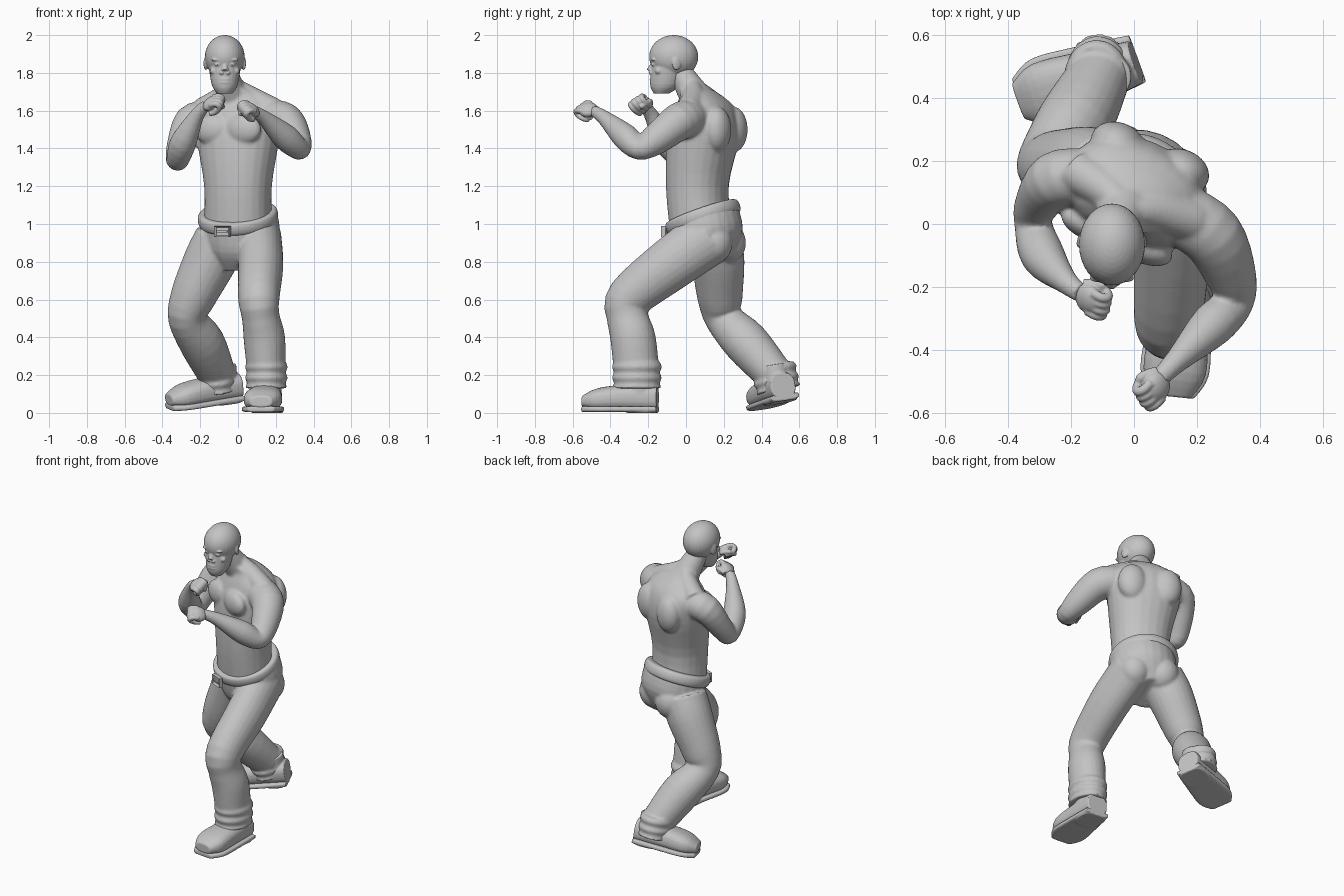
import bpy
import bmesh
import math
from mathutils import Matrix, Vector

old_cube = bpy.data.objects.get("Cube")
if old_cube:
    bpy.data.objects.remove(old_cube, do_unlink=True)

grey = bpy.data.materials.new("plain_grey")
grey.use_nodes = True
grey.diffuse_color = (0.55, 0.55, 0.55, 1)
grey.node_tree.nodes["Principled BSDF"].inputs["Base Color"].default_value = grey.diffuse_color

RIGHTWARD = Vector((1, 0, 0))
BACKWARD = Vector((0, 1, 0))
UPWARD = Vector((0, 0, 1))
BODY_TURN = Matrix.Rotation(math.radians(-23), 3, "Z")
BODY_SIDE = BODY_TURN @ RIGHTWARD
BODY_FRONT = BODY_TURN @ -BACKWARD
WAIST_AXIS = Vector((-0.1, -0.35, 1)).normalized()
BOTH_SIDES = (-1, 1)


def body_at(across, ahead, height):
    """Point given in the turned frame of the trunk."""
    return Vector((0, 0.09, height)) + BODY_SIDE * across + BODY_FRONT * ahead


def spline(rings, steps=4):
    """Smooth curve through all the rings, radii included."""
    rings = [Vector(ring) for ring in rings]
    padded = [rings[0]] + rings + [rings[-1]]
    result = []
    for before, start, end, after in zip(padded, padded[1:], padded[2:], padded[3:]):
        for step in range(steps):
            t = step / steps
            leave = (end - before) / 2
            arrive = (after - start) / 2
            bend = (end - start) * 3 - leave * 2 - arrive
            twist = (start - end) * 2 + leave + arrive
            result.append(start + leave * t + bend * t ** 2 + twist * t ** 3)
    return result + [rings[-1]]


def loft(bm, rings, side, axis=None, power=2, count=24):
    """Closed tube through rings (x, y, z, half width, optional half depth)."""
    rings = spline(rings)
    centres = [Vector(ring[:3]) for ring in rings]
    last = len(rings) - 1
    loops = []
    for i, ring in enumerate(rings):
        along = axis or (centres[min(i + 1, last)] - centres[max(i - 1, 0)]).normalized()
        across = (side - along * side.dot(along)).normalized()
        depth = along.cross(across)
        loop = []
        for k in range(count):
            angle = math.tau * k / count
            c, s = math.cos(angle), math.sin(angle)
            u = math.copysign(abs(c) ** (2 / power), c) * ring[3]
            v = math.copysign(abs(s) ** (2 / power), s) * ring[-1]
            loop.append(bm.verts.new(centres[i] + across * u + depth * v))
        loops.append(loop)
    for low, high in zip(loops, loops[1:]):
        for k in range(count):
            following = (k + 1) % count
            bm.faces.new((low[k], low[following], high[following], high[k]))
    bm.faces.new(loops[0])
    bm.faces.new(loops[-1])


def blob(bm, centre, radii, turn=Matrix.Identity(3)):
    """Ellipsoid with an optional orientation."""
    matrix = Matrix.Translation(centre) @ turn.to_4x4() @ Matrix.Diagonal((*radii, 1))
    bmesh.ops.create_uvsphere(bm, u_segments=32, v_segments=20, radius=1, matrix=matrix)


def finish(name, bm, voxel=None, softening=3):
    """Turn the bmesh into an object, optionally melting its volumes together."""
    bmesh.ops.recalc_face_normals(bm, faces=bm.faces[:])
    mesh = bpy.data.meshes.new(name)
    bm.to_mesh(mesh)
    bm.free()
    mesh.materials.append(grey)
    obj = bpy.data.objects.new(name, mesh)
    bpy.context.collection.objects.link(obj)
    if voxel:
        melt = obj.modifiers.new("melt", "REMESH")
        melt.mode = "VOXEL"
        melt.voxel_size = voxel
        melt.use_smooth_shade = True
        obj.modifiers.new("soften", "SMOOTH").iterations = softening
    return obj


# Bare torso with neck and muscles
bm = bmesh.new()
loft(bm, [(0, 0.08, 0.97, 0.18, 0.16), (0, 0.06, 1.2, 0.18, 0.16), (0, 0.09, 1.45, 0.22, 0.18),
          (0, 0.1, 1.6, 0.22, 0.15), (0, 0.08, 1.68, 0.14, 0.1), (-0.03, 0.04, 1.72, 0.08, 0.08)],
     BODY_SIDE, UPWARD, 2.2)
loft(bm, [(-0.02, 0.07, 1.64, 0.09), (-0.07, -0.04, 1.82, 0.06)], RIGHTWARD)
for sign in BOTH_SIDES:
    blob(bm, body_at(sign * 0.09, 0.14, 1.5), (0.1, 0.05, 0.08), BODY_TURN)
    blob(bm, body_at(sign * 0.11, -0.13, 1.5), (0.09, 0.07, 0.12), BODY_TURN)
    loft(bm, [(*body_at(0, 0.06, 1.74), 0.04), (*body_at(sign * 0.08, 0.02, 1.67), 0.06),
              (*body_at(sign * 0.2, 0, 1.6), 0.07)], BACKWARD)

# Raised arms, melted into the torso
loft(bm, [(0.15, 0.03, 1.56, 0.1), (0.25, -0.04, 1.54, 0.1), (0.31, -0.17, 1.44, 0.08),
          (0.32, -0.25, 1.4, 0.06), (0.25, -0.32, 1.46, 0.07), (0.14, -0.43, 1.56, 0.04),
          (0.08, -0.49, 1.6, 0.03)], RIGHTWARD + UPWARD)
loft(bm, [(-0.16, 0.15, 1.56, 0.09), (-0.25, 0.14, 1.54, 0.09), (-0.31, 0.06, 1.4, 0.07),
          (-0.32, 0, 1.34, 0.06), (-0.29, -0.1, 1.43, 0.07), (-0.22, -0.18, 1.57, 0.04),
          (-0.17, -0.22, 1.63, 0.03)], RIGHTWARD - UPWARD / 2)
finish("bare_torso_and_arms", bm, 0.009, 5)

# Head: skull, jaw and face, built on its own middle plane
bm = bmesh.new()
blob(bm, (0, -0.065, 1.885), (0.105, 0.13, 0.115))
loft(bm, [(0, -0.13, 1.69, 0.04, 0.04), (0, -0.11, 1.74, 0.07, 0.08), (0, -0.09, 1.87, 0.09, 0.09)],
     RIGHTWARD, UPWARD)
loft(bm, [(0, -0.17, 1.86, 0.01), (0, -0.19, 1.81, 0.02)], RIGHTWARD)
for height in (1.75, 1.766):
    blob(bm, (0, -0.18, height), (0.03, 0.013, 0.008))
for sign in BOTH_SIDES:
    blob(bm, (sign * 0.037, -0.172, 1.87), (0.035, 0.014, 0.009))
    blob(bm, (sign * 0.037, -0.173, 1.844), (0.017, 0.012, 0.008))
    blob(bm, (sign * 0.017, -0.185, 1.8), (0.012, 0.013, 0.01))
    blob(bm, (sign * 0.055, -0.145, 1.81), (0.025, 0.02, 0.02))
    blob(bm, (sign * 0.1, -0.05, 1.85), (0.01, 0.025, 0.036), Matrix.Rotation(sign / 3, 3, "Z"))
finish("head", bm, 0.0045, 2).location.x = -0.07


def fist(name, wrist, forward, palm, thumb_sign):
    """Clenched hand with four curled fingers and a folded thumb."""
    bm = bmesh.new()
    ahead = Vector(forward).normalized()
    inward = Vector(palm)
    inward = (inward - ahead * inward.dot(ahead)).normalized()
    across = ahead.cross(inward) * thumb_sign

    def at(sideways, reach, depth):
        return Vector(wrist) + across * sideways + ahead * reach + inward * depth

    def digit(points):
        loft(bm, [(*point, 0.015) for point in points], across + ahead / 9)

    blob(bm, at(0, 0.05, 0), (0.05, 0.05, 0.03), Matrix((across, ahead, inward)).transposed())
    for finger in range(4):
        curl = [math.pi * step / 4 for step in range(6)]
        length = 0.05 - abs(finger - 1) * 0.004
        digit([at((finger - 1.5) * 0.024, 0.06 + length * math.sin(angle),
                  0.015 - 0.025 * math.cos(angle)) for angle in curl])
    digit([at(0.03, 0.01, 0.01), at(0.05, 0.06, 0.03), at(0, 0.09, 0.05)])
    finish(name, bm, 0.004, 2)


fist("left_fist", (0.1, -0.48, 1.59), (-0.09, -0.12, 0.05), (-0.5, 0.3, -0.8), -1)
fist("right_fist", (-0.18, -0.21, 1.62), (0.12, -0.09, 0.06), (0.3, 0.5, -0.8), 1)


def cuff(bm, top, bottom, radius, folds=6):
    """Rumpled trouser end whose rings swell and shrink in turn."""
    rings = []
    for fold in range(folds):
        centre = Vector(top).lerp(Vector(bottom), fold / (folds - 1))
        swell = radius + (0.008 if fold % 2 else -0.004)
        rings.append((*centre, swell * 0.85, swell))
    loft(bm, rings, RIGHTWARD)


# Trousers: hips, lead leg bent forward, trailing leg bent back
bm = bmesh.new()
loft(bm, [(0.01, 0.09, 1.05, 0.2, 0.19), (0.02, 0.12, 0.91, 0.2, 0.19), (0, 0.14, 0.79, 0.11, 0.12)],
     BODY_SIDE, WAIST_AXIS)
loft(bm, [(0.11, 0.12, 0.93, 0.12, 0.15), (0.12, -0.09, 0.78, 0.12, 0.14),
          (0.11, -0.3, 0.61, 0.11, 0.12), (0.12, -0.31, 0.51, 0.1, 0.11),
          (0.14, -0.28, 0.39, 0.11, 0.12), (0.15, -0.26, 0.2, 0.1, 0.12)], RIGHTWARD)
cuff(bm, (0.15, -0.26, 0.27), (0.15, -0.26, 0.13), 0.125)
loft(bm, [(-0.09, 0.15, 0.92, 0.14), (-0.15, 0.17, 0.8, 0.14), (-0.24, 0.18, 0.61, 0.12),
          (-0.27, 0.2, 0.5, 0.1), (-0.19, 0.32, 0.37, 0.12), (-0.11, 0.47, 0.2, 0.1)],
     RIGHTWARD - BACKWARD - UPWARD / 2)
cuff(bm, (-0.12, 0.46, 0.25), (-0.11, 0.49, 0.12), 0.115)
for sign in BOTH_SIDES:
    blob(bm, body_at(sign * 0.09, -0.1, 0.9), (0.1, 0.1, 0.11), BODY_TURN)
finish("trousers", bm, 0.009, 4)

# Tilted belt with a rounded edge
waist = body_at(0, 0, 1.035)
bm = bmesh.new()
rounding = [math.pi * step / 4 for step in range(5)]
loft(bm, [(*(waist - WAIST_AXIS * 0.035 * math.cos(angle)), 0.2 + 0.015 * math.sin(angle),
           0.19 + 0.015 * math.sin(angle)) for angle in rounding], BODY_SIDE, WAIST_AXIS, 2, 48)
finish("belt", bm, 0.006, 1)

# Belt buckle: a plate with a sunken middle and a prong
bm = bmesh.new()
bmesh.ops.create_cube(bm, size=1, matrix=Matrix.Diagonal((0.085, 0.025, 0.06, 1)))
plate = min(bm.faces, key=lambda face: face.calc_center_median().y)
bmesh.ops.inset_region(bm, faces=[plate], thickness=0.012)
bmesh.ops.translate(bm, verts=plate.verts[:], vec=BACKWARD * 0.012)
prong = Matrix.Translation(BACKWARD * -0.008) @ Matrix.Diagonal((0.06, 0.01, 0.01, 1))
bmesh.ops.create_cube(bm, size=1, matrix=prong)
placing = Matrix.Translation(body_at(0, 0.21, 0.96)) @ BODY_TURN.to_4x4()
bmesh.ops.transform(bm, matrix=placing, verts=bm.verts[:])
finish("belt_buckle", bm)


def boot(side_name, location, degrees):
    """Chunky boot pointing to -y before it is turned, with the origin under the ankle."""
    upper, sole = bmesh.new(), bmesh.new()
    outline = [(0, -0.28, 0.06, 0.06, 0.03), (0, -0.2, 0.07, 0.1, 0.06),
               (0, -0.05, 0.08, 0.09, 0.07), (0, 0.12, 0.08, 0.07, 0.07)]
    loft(upper, outline, RIGHTWARD, BACKWARD, 2.5)
    loft(upper, [(0, 0.02, 0.06, 0.08, 0.09), (0, 0.02, 0.2, 0.08, 0.09)], RIGHTWARD)
    loft(sole, [(0, y, 0.02, width + 0.01, 0.016) for _, y, _, width, _ in outline],
         RIGHTWARD, BACKWARD, 5)
    loft(sole, [(0, 0.04, 0, 0.08, 0.08), (0, 0.04, 0.03, 0.08, 0.08)], RIGHTWARD, UPWARD, 3)
    for name, part in (("boot", upper), ("sole", sole)):
        obj = finish(f"{side_name}_{name}", part, 0.006, 2)
        obj.location = location
        obj.rotation_euler = [math.radians(angle) for angle in degrees]


boot("left", (0.15, -0.27, 0), (0, 0, -6))
boot("right", (-0.1, 0.49, 0.05), (8, 8, -70))
